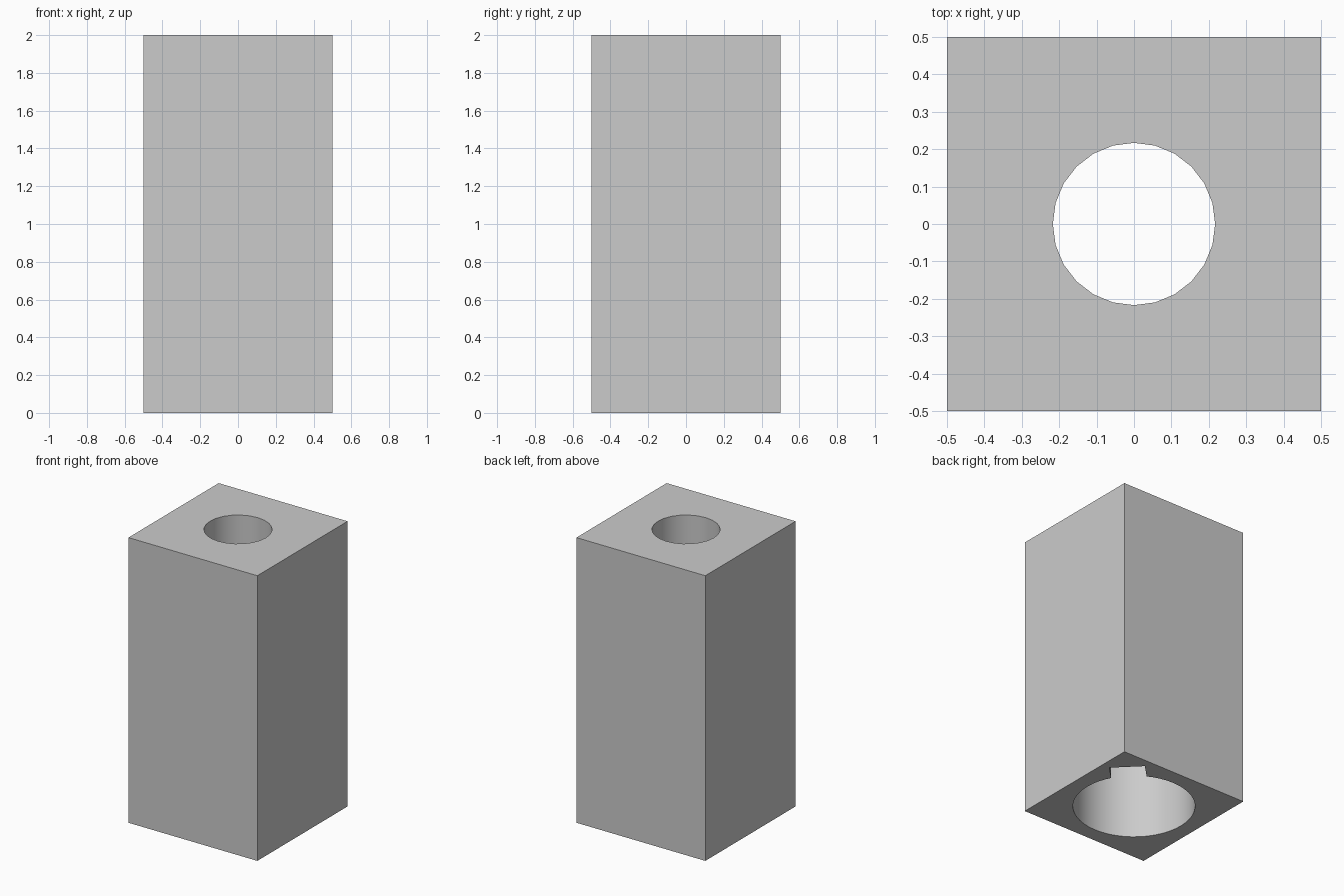
import bpy
from math import radians, cos, sin

if "Cube" in bpy.data.objects:
    bpy.data.objects.remove(bpy.data.objects["Cube"], do_unlink=True)

SOCKET_TOP = 1.0

grey = bpy.data.materials.new("light_grey")
grey.use_nodes = True
grey.diffuse_color = (0.6, 0.6, 0.6, 1)
grey.node_tree.nodes["Principled BSDF"].inputs["Base Color"].default_value = grey.diffuse_color


def box(name, size, centre, turn=0):
    bpy.ops.mesh.primitive_cube_add(size=1, location=centre, rotation=(0, 0, turn))
    obj = bpy.context.object
    obj.name = name
    obj.scale = size
    bpy.ops.object.transform_apply(location=True, rotation=True, scale=True)
    return obj


def bore(name, radius, bottom, top, sides):
    # rotated so that a vertex lies on each axis
    bpy.ops.mesh.primitive_cylinder_add(vertices=sides, radius=radius, depth=top - bottom,
                                        location=(0, 0, (bottom + top) / 2))
    bpy.context.object.name = name
    return bpy.context.object


def cut(target, cutter):
    cutter.hide_render = True
    mod = target.modifiers.new(cutter.name, "BOOLEAN")
    mod.operation = "DIFFERENCE"
    mod.solver = "EXACT"
    mod.object = cutter
    bpy.context.view_layer.objects.active = target
    bpy.ops.object.modifier_apply(modifier=mod.name)
    bpy.data.objects.remove(cutter, do_unlink=True)


# Square block
block = box("block", (1, 1, 2), (0, 0, 1))

# Wide socket from below, narrow hole through the top
cut(block, bore("socket_cutter", 0.394, -0.1, SOCKET_TOP, 48))
cut(block, bore("hole_cutter", 0.217, SOCKET_TOP - 0.1, 2.1, 24))

# Keyway running up the socket wall towards one corner
turn = radians(45)
inner, outer = 0.3, 0.51
middle = (inner + outer) / 2
cut(block, box("keyway_cutter", (outer - inner, 0.23, SOCKET_TOP + 0.1),
               (middle * cos(turn), middle * sin(turn), (SOCKET_TOP - 0.1) / 2), turn))

# Colour and shading
block.data.materials.clear()
block.data.materials.append(grey)
bpy.ops.object.select_all(action="DESELECT")
block.select_set(True)
bpy.context.view_layer.objects.active = block
bpy.ops.object.shade_smooth_by_angle(angle=radians(30))
